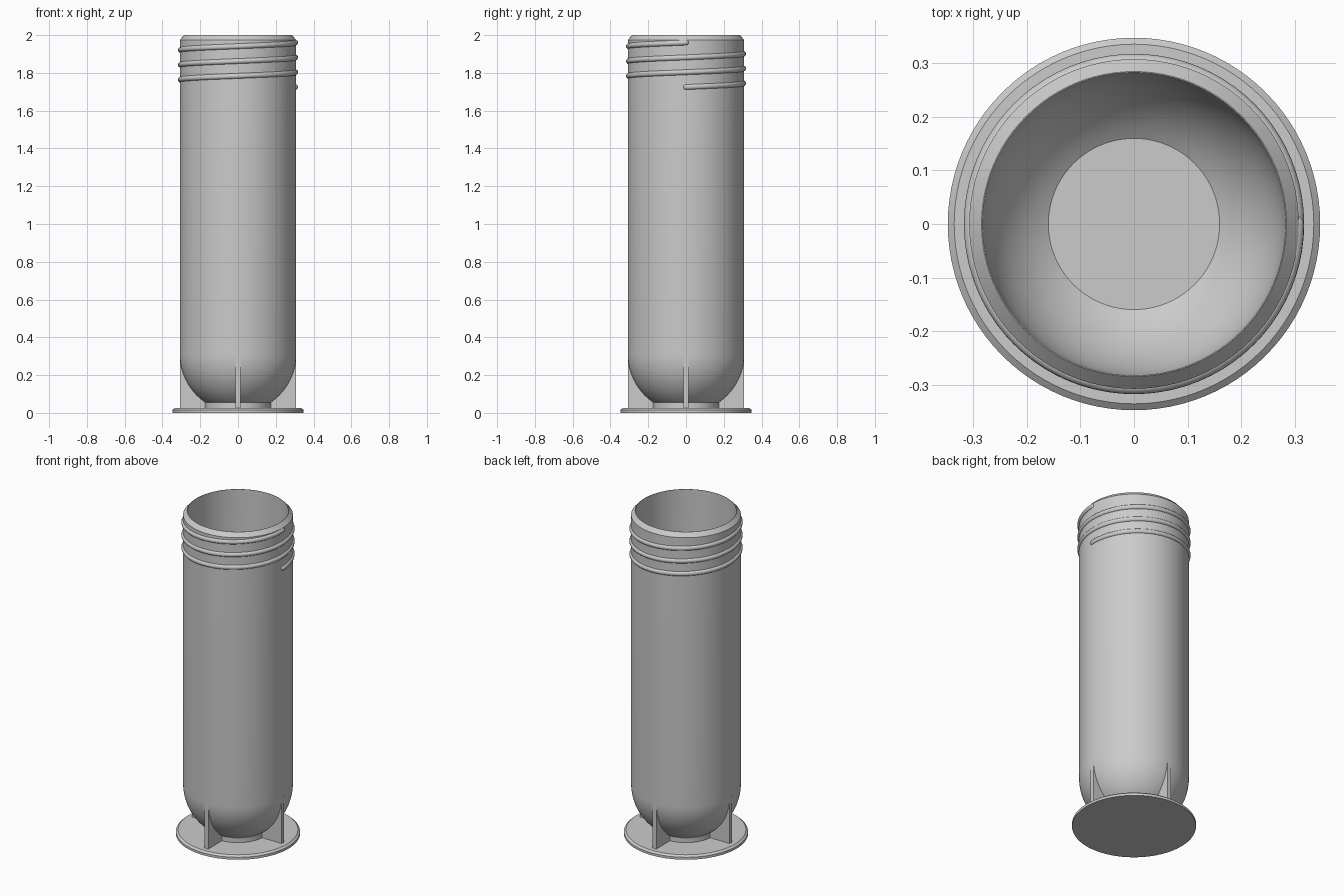
import bpy, bmesh, math
from math import sin, cos, pi, sqrt

if "Cube" in bpy.data.objects:
    bpy.data.objects.remove(bpy.data.objects["Cube"])

R_OUT, R_IN = 0.308, 0.283      # tube wall radii
Z_C = 0.31                      # centre of the round bottom

grey = bpy.data.materials.new("light_grey")
grey.diffuse_color = (0.6, 0.6, 0.6, 1)
grey.use_nodes = True
grey.node_tree.nodes["Principled BSDF"].inputs["Base Color"].default_value = grey.diffuse_color


def finish(bm, name):
    bmesh.ops.remove_doubles(bm, verts=bm.verts, dist=1e-5)
    bmesh.ops.recalc_face_normals(bm, faces=bm.faces)
    me = bpy.data.meshes.new(name)
    bm.to_mesh(me)
    bm.free()
    me.materials.append(grey)
    ob = bpy.data.objects.new(name, me)
    bpy.context.collection.objects.link(ob)
    return ob


def smooth(ob, angle=30):
    bpy.ops.object.select_all(action='DESELECT')
    ob.select_set(True)
    bpy.context.view_layer.objects.active = ob
    bpy.ops.object.shade_smooth_by_angle(angle=math.radians(angle))


def lathe(name, profile, steps=96):
    """Spin an (r, z) profile round the z axis."""
    bm = bmesh.new()
    vs = [bm.verts.new((r, 0, z)) for r, z in profile]
    es = [bm.edges.new(p) for p in zip(vs, vs[1:])]
    bmesh.ops.spin(bm, geom=vs + es, cent=(0, 0, 0), axis=(0, 0, 1),
                   angle=2 * pi, steps=steps, use_merge=True)
    ob = finish(bm, name)
    smooth(ob)
    return ob


def bowl(radius, r_start, n=18):
    """Arc of the round bottom, from r_start out to the straight wall."""
    a0 = math.asin(r_start / radius)
    angles = [a0 + (pi / 2 - a0) * i / n for i in range(n + 1)]
    return [(radius * sin(a), Z_C - radius * cos(a)) for a in angles]


# Base disc with chamfered upper edge
lathe("base_disc", [(0, 0), (0.348, 0), (0.348, 0.015), (0.336, 0.025), (0, 0.025)])

# Hollow tube: foot, round bottom, chamfered rim, inner wall, flat floor
outer = bowl(R_OUT, 0.172)
inner = bowl(R_IN, 0.16)
lathe("tube_body",
      [(0, 0.02), (0.175, 0.02), (0.175, outer[0][1])] + outer
      + [(R_OUT, 1.975), (R_IN + 0.002, 2.0), (R_IN, 2.0)]
      + inner[::-1] + [(0, inner[0][1])])

# Four upright support fins that follow the round bottom
HALF = 0.0125
fin_profile = [(0.165, 0.02), (0.308, 0.02)] + bowl(0.298, 0.165, 12)[::-1]
fin_profile.insert(2, (0.308, Z_C))
for k, side in enumerate(("right", "back", "left", "front")):
    bm = bmesh.new()
    face = bm.faces.new([bm.verts.new((r, -HALF, z)) for r, z in fin_profile])
    ext = bmesh.ops.extrude_face_region(bm, geom=[face])["geom"]
    bmesh.ops.translate(bm, vec=(0, 2 * HALF, 0),
                        verts=[v for v in ext if isinstance(v, bmesh.types.BMVert)])
    ob = finish(bm, "fin_" + side)
    ob.rotation_euler.z = k * pi / 2

# Screw thread: three rising turns with rounded ends
T_R, TURNS, Z0, PITCH, R_T = 0.015, 3, 1.725, 0.0785, 0.303
cap = T_R / R_T
total = TURNS * 2 * pi
ends = [0, 0.08, 0.3, 0.6]
samples = [(-cap * (1 - f), sqrt(max(1 - (1 - f) ** 2, 0.0004))) for f in ends]
samples += [(total * i / 240, 1) for i in range(241)]
samples += [(total - a, s) for a, s in samples[:len(ends)][::-1]]
cu = bpy.data.curves.new("screw_thread", 'CURVE')
cu.dimensions = '3D'
cu.bevel_depth = T_R
cu.bevel_resolution = 4
cu.use_fill_caps = True
sp = cu.splines.new('POLY')
sp.points.add(len(samples) - 1)
for p, (a, s) in zip(sp.points, samples):
    p.co = (R_T * cos(a), R_T * sin(a), Z0 + PITCH * a / (2 * pi), 1)
    p.radius = s
cu.materials.append(grey)
thread = bpy.data.objects.new("screw_thread", cu)
bpy.context.collection.objects.link(thread)
bpy.ops.object.select_all(action='DESELECT')
thread.select_set(True)
bpy.context.view_layer.objects.active = thread
bpy.ops.object.convert(target='MESH')
smooth(bpy.context.view_layer.objects.active, 50)
